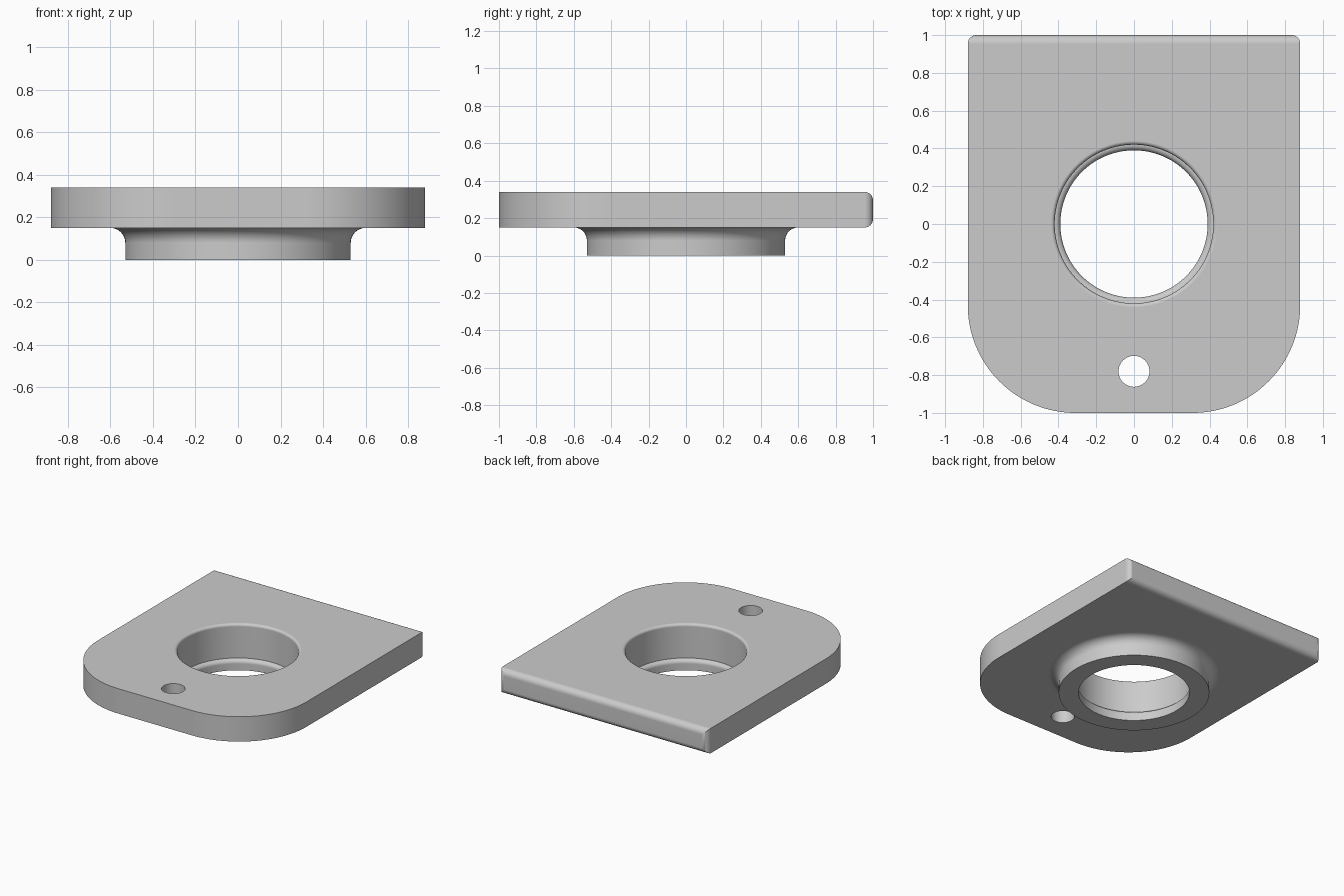
import bpy
import bmesh
from math import cos, sin, pi, radians
from mathutils import Vector

cube = bpy.data.objects.get("Cube")
if cube:
    bpy.data.objects.remove(cube, do_unlink=True)

HALF_W, HALF_L = 0.88, 1.0
PLATE_BOTTOM, PLATE_TOP = 0.15, 0.34


def arc(cx, cy, radius, start, end, steps):
    """Points of a circular arc, angles in degrees."""
    angles = [radians(start + (end - start) * i / steps) for i in range(steps + 1)]
    return [(cx + radius * cos(a), cy + radius * sin(a)) for a in angles]


def make_object(name, bm):
    bmesh.ops.recalc_face_normals(bm, faces=bm.faces)
    mesh = bpy.data.meshes.new(name)
    bm.to_mesh(mesh)
    bm.free()
    obj = bpy.data.objects.new(name, mesh)
    bpy.context.collection.objects.link(obj)
    return obj


def extrude(name, points, direction):
    bm = bmesh.new()
    face = bm.faces.new([bm.verts.new(p) for p in points])
    result = bmesh.ops.extrude_face_region(bm, geom=[face], use_keep_orig=True)
    moved = [g for g in result["geom"] if isinstance(g, bmesh.types.BMVert)]
    bmesh.ops.translate(bm, verts=moved, vec=Vector(direction))
    return make_object(name, bm)


def lathe(name, profile, steps=128):
    bm = bmesh.new()
    verts = [bm.verts.new((r, 0, z)) for r, z in profile]
    edges = [bm.edges.new(pair) for pair in zip(verts, verts[1:])]
    bmesh.ops.spin(bm, geom=verts + edges, cent=(0, 0, 0), axis=(0, 0, 1),
                   angle=2 * pi, steps=steps)
    bmesh.ops.remove_doubles(bm, verts=bm.verts, dist=0.0001)
    return make_object(name, bm)


def activate(obj):
    bpy.ops.object.select_all(action="DESELECT")
    obj.select_set(True)
    bpy.context.view_layer.objects.active = obj


def combine(obj, other, operation):
    mod = obj.modifiers.new(operation, "BOOLEAN")
    mod.operation, mod.solver, mod.object = operation, "EXACT", other
    activate(obj)
    bpy.ops.object.modifier_apply(modifier=mod.name)
    bpy.data.objects.remove(other, do_unlink=True)


# Plate outline: large front corners, small back corners
corner, back = 0.57, 0.045
right_side = (arc(HALF_W - corner, corner - HALF_L, corner, -90, 0, 32)
              + arc(HALF_W - back, HALF_L - back, back, 0, 90, 8))
outline = right_side + [(-x, y) for x, y in reversed(right_side)]
plate = extrude("flange_plate", [(x, y, PLATE_BOTTOM) for x, y in outline],
                (0, 0, PLATE_TOP - PLATE_BOTTOM))

# Side profile rounds the upper and lower back edges
side = ([(-1.2, PLATE_BOTTOM)]
        + arc(HALF_L - back, PLATE_BOTTOM + back, back, -90, 0, 8)
        + arc(HALF_L - back, PLATE_TOP - back, back, 0, 90, 8)
        + [(-1.2, PLATE_TOP)])
side_body = extrude("side_profile", [(-1, y, z) for y, z in side], (2, 0, 0))
combine(plate, side_body, "INTERSECT")

# Round boss with a fillet where it meets the plate
boss = lathe("boss", [(0, 0), (0.53, 0)] + arc(0.6, 0.08, 0.07, 180, 90, 10)
             + [(0.6, 0.22), (0, 0.22)])
combine(plate, boss, "UNION")

# Stepped bore with a rounded inner lip and a rounded rim
bore = lathe("bore_cutter", [(0, -0.1), (0.39, -0.1)]
             + arc(0.42, 0.05, 0.03, 180, 90, 6)
             + arc(0.44, 0.32, 0.02, 180, 90, 6)
             + [(0.44, 0.5), (0, 0.5)])
combine(plate, bore, "DIFFERENCE")

# Small pin hole near the front
pin_points = [(x, y, 0) for x, y in arc(0, -0.78, 0.082, 0, 360, 48)[:-1]]
pin_hole = extrude("pin_hole_cutter", pin_points, (0, 0, 0.5))
combine(plate, pin_hole, "DIFFERENCE")

# Single grey finish
grey = bpy.data.materials.new("plain_grey")
grey.use_nodes = True
colour = (0.6, 0.6, 0.6, 1)
grey.diffuse_color = colour
grey.node_tree.nodes["Principled BSDF"].inputs["Base Color"].default_value = colour
plate.data.materials.clear()
plate.data.materials.append(grey)
for face in plate.data.polygons:
    face.material_index = 0

# Smooth curves, crisp edges, flat large faces
activate(plate)
bpy.ops.object.shade_smooth_by_angle(angle=radians(30))
weighted = plate.modifiers.new("flat_faces", "WEIGHTED_NORMAL")
weighted.keep_sharp = True
